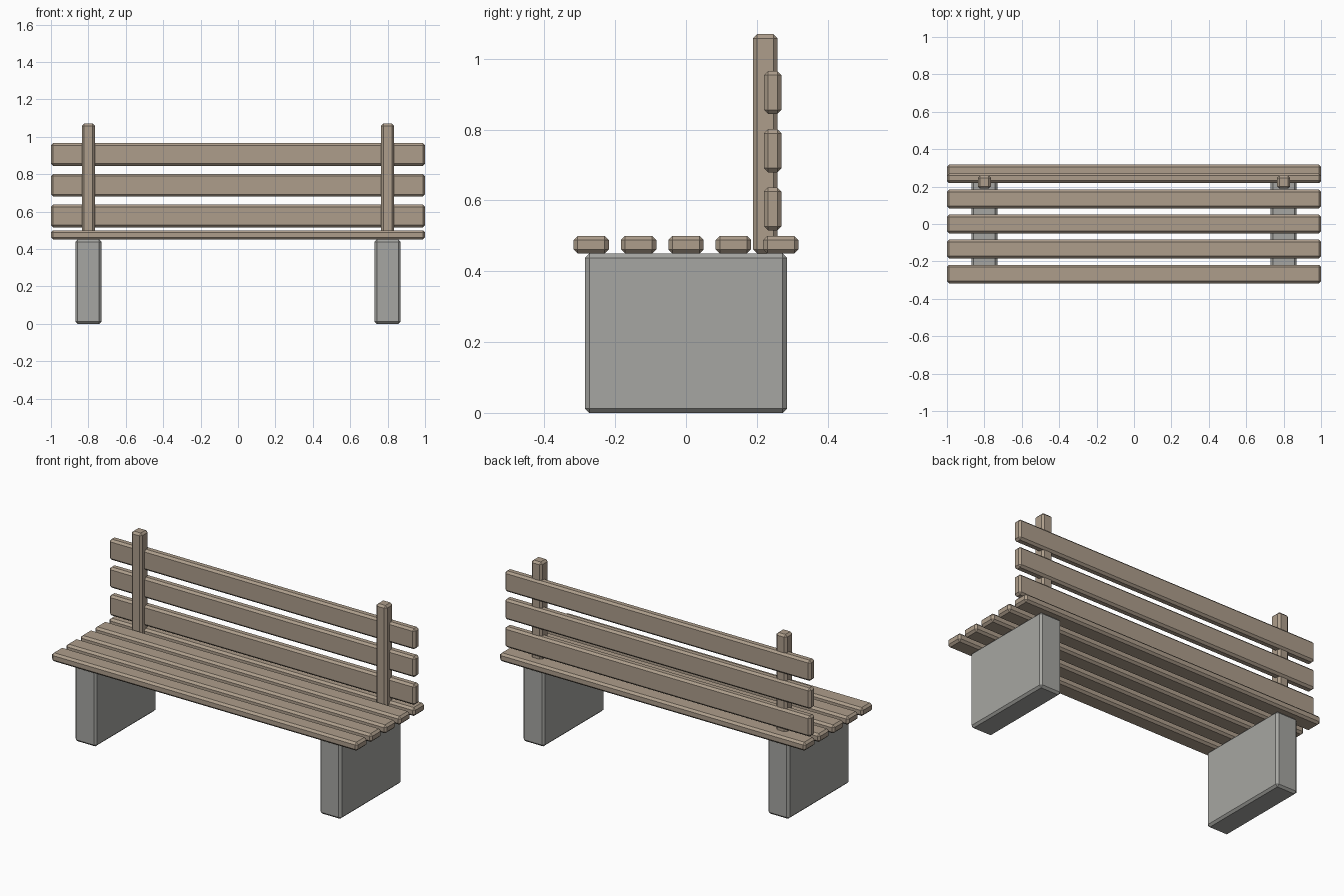
import bpy
import bmesh

if "Cube" in bpy.data.objects:
    bpy.data.objects.remove(bpy.data.objects["Cube"])


def material(name, color):
    m = bpy.data.materials.new(name)
    m.diffuse_color = color
    m.use_nodes = True
    m.node_tree.nodes["Principled BSDF"].inputs["Base Color"].default_value = m.diffuse_color
    return m


wood = material("wood", (0.42, 0.34, 0.26, 1))
concrete = material("concrete", (0.38, 0.38, 0.36, 1))


def block(name, center, size, mat, chamfer=0.012):
    """Flat-shaded box with a single chamfer on every edge."""
    bm = bmesh.new()
    bmesh.ops.create_cube(bm, size=1)
    bmesh.ops.scale(bm, vec=size, verts=bm.verts)
    mesh = bpy.data.meshes.new(name)
    bm.to_mesh(mesh)
    bm.free()
    mesh.materials.append(mat)
    ob = bpy.data.objects.new(name, mesh)
    ob.location = center
    bpy.context.collection.objects.link(ob)
    bevel = ob.modifiers.new("chamfer", 'BEVEL')
    bevel.width = chamfer
    bevel.segments = 1
    return ob


# Seat slats, front to back
for i in range(5):
    block(f"seat_slat_{i + 1}", (0, (i - 2) * 0.134, 0.475), (2, 0.10, 0.05), wood)

# Backrest slats, bottom to top
for i in range(3):
    block(f"back_slat_{i + 1}", (0, 0.245, 0.576 + i * 0.1645), (2, 0.05, 0.122), wood)

# Concrete legs and backrest posts on both sides
for side, x in (("left", -0.8), ("right", 0.8)):
    block(f"{side}_leg", (x, 0, 0.225), (0.14, 0.57, 0.45), concrete)
    block(f"{side}_back_post", (x, 0.224, 0.76), (0.07, 0.07, 0.62), wood)
